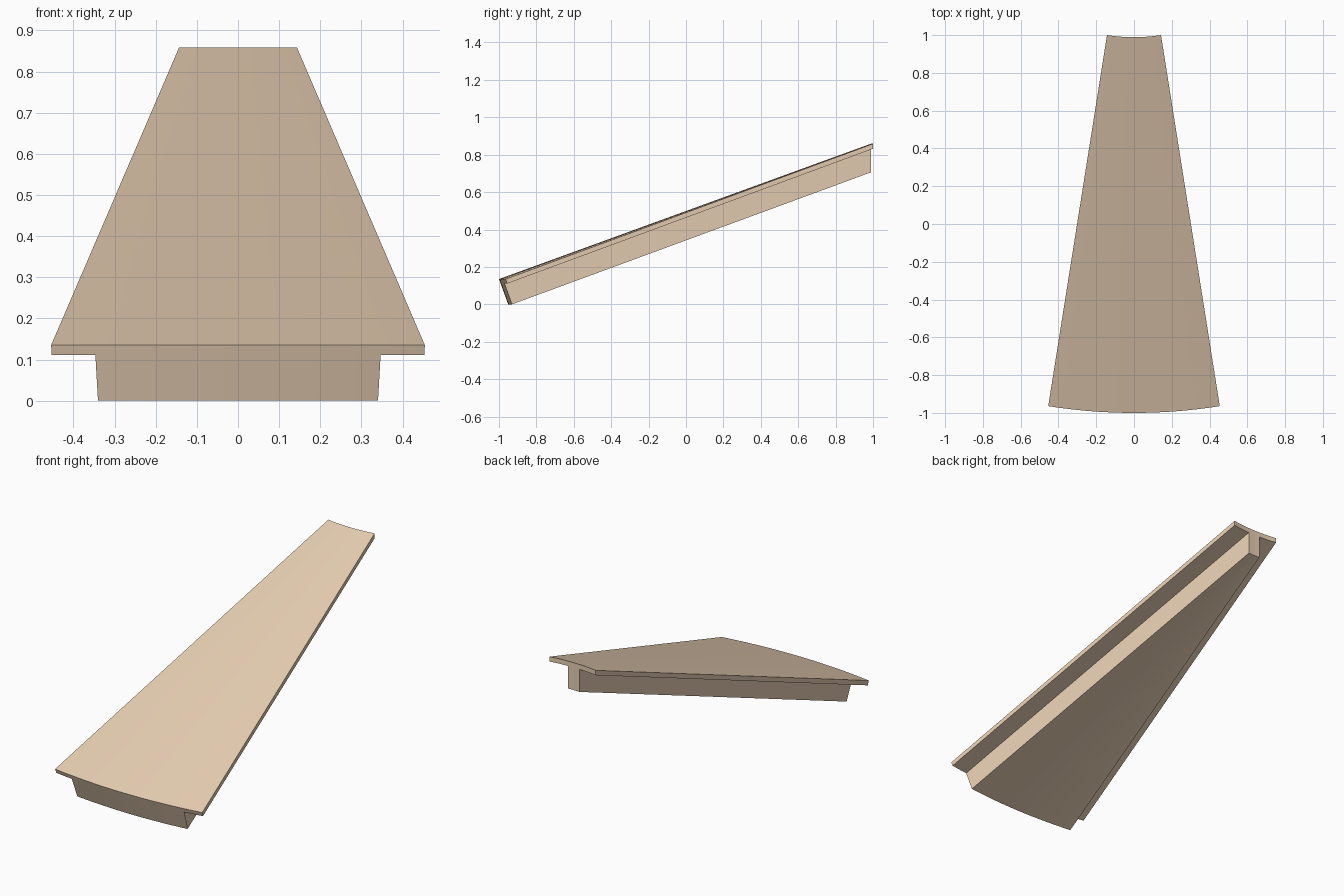
import bpy, bmesh
from math import sin, cos, tan, asin, radians

if "Cube" in bpy.data.objects:
    bpy.data.objects.remove(bpy.data.objects["Cube"])

SLOPE = radians(20)          # pitch of the conical surface
HALF = radians(9)            # half angle of the sector
CY = 1.903                   # y of the cone axis
R_OUT, R_IN = 2.903, 0.914
Z_OUT = 0.135
Z_IN = Z_OUT + (R_OUT - R_IN) * tan(SLOPE)
FULL = Z_OUT / cos(SLOPE)    # total depth square to the surface
SLAB = 0.0255                # depth of the top panel
N = 24                       # steps around the arc

wood = bpy.data.materials.new("light_wood")
wood.diffuse_color = (0.8, 0.62, 0.45, 1)
wood.use_nodes = True
wood.node_tree.nodes["Principled BSDF"].inputs["Base Color"].default_value = wood.diffuse_color


def sector(name, top, bottom, inset):
    """Sloped conical sector between two depths, sides moved in by inset."""
    profile = []
    for t in (top, bottom):
        outer = (R_OUT - t * sin(SLOPE), Z_OUT - t * cos(SLOPE))
        inner = (R_IN, Z_IN - t / cos(SLOPE))
        profile += [outer, inner] if t == top else [inner, outer]
    bm = bmesh.new()
    rings = []
    for i in range(N + 1):
        f = 2 * i / N - 1
        ring = []
        for r, z in profile:
            a = f * (HALF - asin(inset / r))
            ring.append(bm.verts.new((r * sin(a), CY - r * cos(a), z)))
        rings.append(ring)
    for a, b in zip(rings, rings[1:]):
        for k in range(4):
            m = (k + 1) % 4
            bm.faces.new((a[k], a[m], b[m], b[k]))
    bm.faces.new(rings[0])
    bm.faces.new(rings[-1])
    bmesh.ops.recalc_face_normals(bm, faces=bm.faces)
    mesh = bpy.data.meshes.new(name)
    bm.to_mesh(mesh)
    bm.free()
    mesh.materials.append(wood)
    ob = bpy.data.objects.new(name, mesh)
    bpy.context.collection.objects.link(ob)
    bpy.ops.object.select_all(action='DESELECT')
    ob.select_set(True)
    bpy.context.view_layer.objects.active = ob
    bpy.ops.object.shade_smooth_by_angle(angle=radians(30))


# Thin overhanging panel and the narrower body beneath it
sector("top_panel", 0, SLAB, 0)
sector("lower_body", SLAB, FULL, 0.1072)
